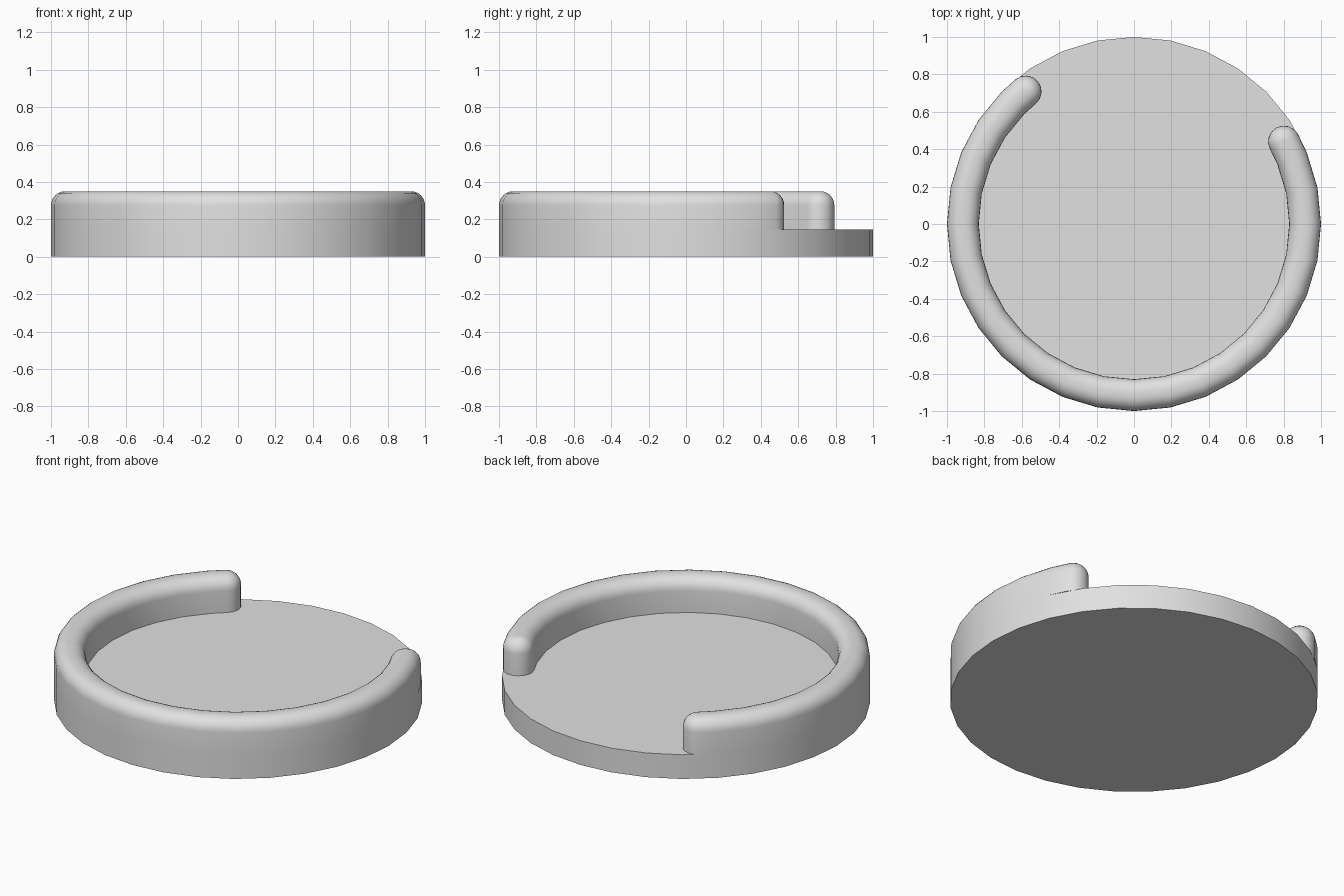
import bpy, bmesh
from math import sin, cos, pi, radians

if "Cube" in bpy.data.objects:
    bpy.data.objects.remove(bpy.data.objects["Cube"], do_unlink=True)

SIDES = 32
FLOOR = 0.145               # top of the base disc
TOP = 0.35                  # top of the rim
MID, HALF = 0.915, 0.085    # rim centre radius and half width
BEVEL = 0.075
START, END = -230.75, 28.8  # rim sweep in degrees, open at the back
CAP = 8                     # segments in each round end

grey = bpy.data.materials.new("light grey")
grey.use_nodes = True
grey.diffuse_color = (0.75, 0.75, 0.75, 1)
grey.node_tree.nodes["Principled BSDF"].inputs["Base Color"].default_value = (0.75, 0.75, 0.75, 1)


def fill(bm, loop, apex):
    """Close an outline with strips running across it, mirrored about the apex."""
    n = len(loop)
    for k in range(n // 2):
        ids = [apex - k, apex + k, apex + k + 1, apex - k - 1]
        corners = dict.fromkeys(loop[i % n] for i in ids)
        bm.faces.new(list(corners))


def loft(name, rings, apex):
    """Join stacked closed outlines, close both ends and shade smooth."""
    bm = bmesh.new()
    loops = [[bm.verts.new(p) for p in ring] for ring in rings]
    n = len(loops[0])
    for low, high in zip(loops, loops[1:]):
        for i in range(n):
            j = (i + 1) % n
            bm.faces.new((low[i], low[j], high[j], high[i]))
    fill(bm, loops[0], apex)
    fill(bm, loops[-1], apex)
    bmesh.ops.recalc_face_normals(bm, faces=bm.faces)
    mesh = bpy.data.meshes.new(name)
    bm.to_mesh(mesh)
    bm.free()
    mesh.materials.append(grey)
    obj = bpy.data.objects.new(name, mesh)
    bpy.context.collection.objects.link(obj)
    bpy.ops.object.select_all(action="DESELECT")
    obj.select_set(True)
    bpy.context.view_layer.objects.active = obj
    bpy.ops.object.shade_smooth_by_angle(angle=radians(35))


def circle(z):
    return [(cos(2 * pi * i / SIDES), sin(2 * pi * i / SIDES), z) for i in range(SIDES)]


# Rim corners line up with the corners of the disc
STEP = 360 / SIDES
CORNERS = [k * STEP for k in range(-SIDES, SIDES) if START + 2 < k * STEP < END - 2]


def rim_outline(w, z):
    """Curved bar of half width w with round ends."""
    def arc(r, angles):
        return [(r * cos(radians(a)), r * sin(radians(a)), z) for a in angles]

    def cap(deg, first):
        a = radians(deg)
        turns = [a + first + pi * k / CAP for k in range(CAP + 1)]
        return [(MID * cos(a) + w * cos(t), MID * sin(a) + w * sin(t), z) for t in turns]

    return (arc(MID + w, CORNERS) + cap(END, 0)
            + arc(MID - w, CORNERS[::-1]) + cap(START, pi))


# Flat base disc
loft("base_disc", [circle(0), circle(FLOOR)], 0)

# Rounded rim standing on the disc
rings = [rim_outline(HALF, FLOOR)]
for k in range(7):
    t = pi / 2 * k / 6
    rings.append(rim_outline(HALF - BEVEL * (1 - cos(t)), TOP - BEVEL * (1 - sin(t))))
loft("raised_rim", rings, len(CORNERS) + CAP // 2)
